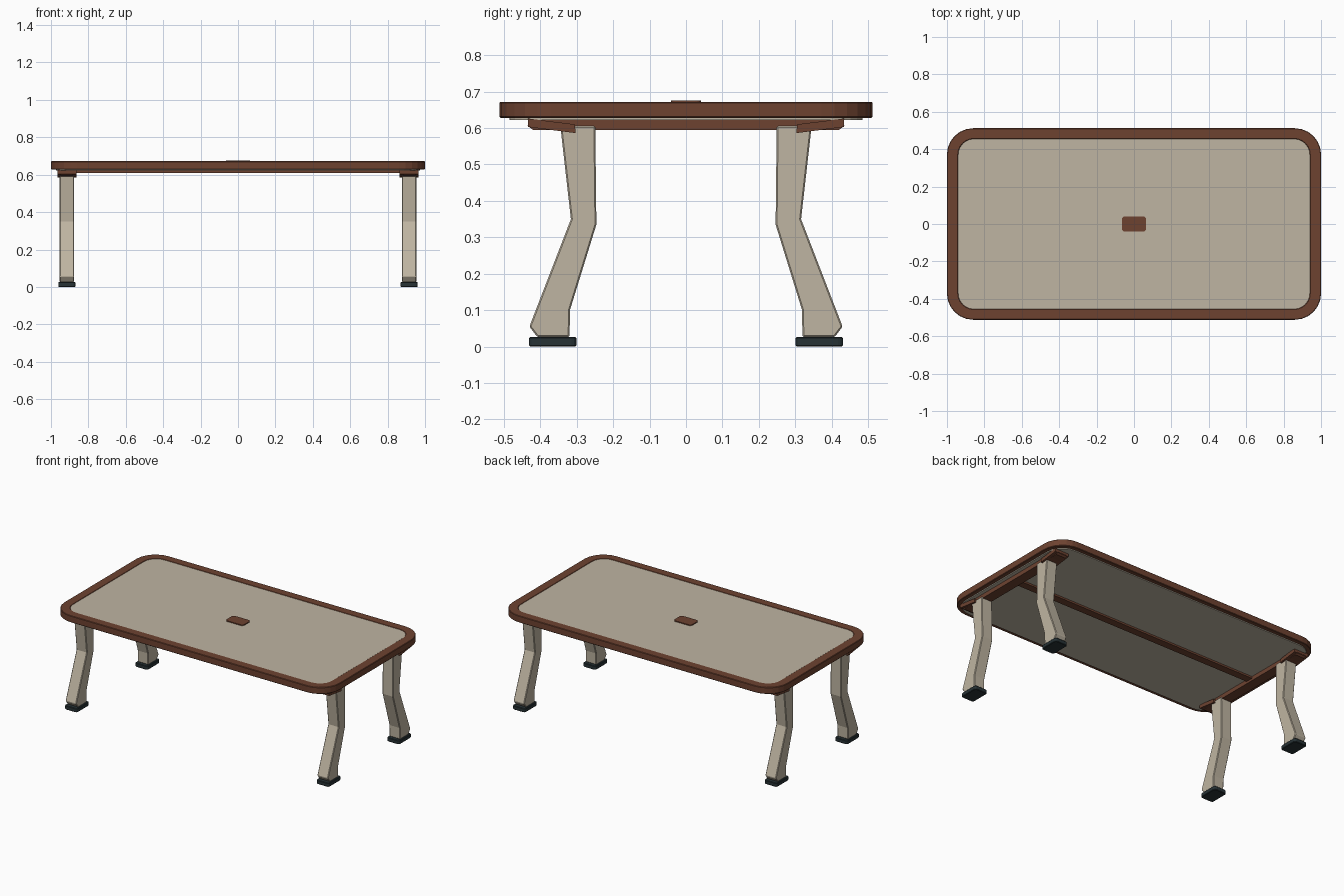
import bpy, bmesh, math
from mathutils import Vector

if "Cube" in bpy.data.objects:
    bpy.data.objects.remove(bpy.data.objects["Cube"])


def material(name, rgb):
    m = bpy.data.materials.new(name)
    m.diffuse_color = (*rgb, 1)
    m.use_nodes = True
    m.node_tree.nodes["Principled BSDF"].inputs["Base Color"].default_value = m.diffuse_color
    return m


BROWN = material("brown wood", (0.155, 0.055, 0.030))
BEIGE = material("warm beige", (0.52, 0.46, 0.36))
DARK = material("dark rubber", (0.020, 0.032, 0.036))


def finish(name, bm, mat, bevel=0.0):
    bmesh.ops.recalc_face_normals(bm, faces=bm.faces)
    me = bpy.data.meshes.new(name)
    bm.to_mesh(me)
    bm.free()
    me.materials.append(mat)
    ob = bpy.data.objects.new(name, me)
    bpy.context.collection.objects.link(ob)
    if bevel:
        b = ob.modifiers.new("edge bevel", 'BEVEL')
        b.width = bevel
        b.segments = 1
        b.limit_method = 'ANGLE'
        b.angle_limit = math.radians(35)
    return ob


def rounded_rect(hx, hy, r, seg=6, cx=0, cy=0):
    pts = []
    for k, (sx, sy) in enumerate([(1, 1), (-1, 1), (-1, -1), (1, -1)]):
        for i in range(seg + 1):
            a = math.pi / 2 * (k + i / seg)
            pts.append((cx + sx * (hx - r) + r * math.cos(a),
                        cy + sy * (hy - r) + r * math.sin(a)))
    return pts


def prism(name, points, offset, mat, bevel=0.0):
    """Extrude a closed 3D outline along an offset."""
    bm = bmesh.new()
    face = bm.faces.new([bm.verts.new(p) for p in points])
    ext = bmesh.ops.extrude_face_region(bm, geom=[face], use_keep_orig=True)
    verts = [v for v in ext["geom"] if isinstance(v, bmesh.types.BMVert)]
    bmesh.ops.translate(bm, verts=verts, vec=Vector(offset))
    return finish(name, bm, mat, bevel)


def slab(name, outline, z0, z1, mat, bevel=0.0):
    return prism(name, [(x, y, z0) for x, y in outline], (0, 0, z1 - z0), mat, bevel)


def side_profile(name, yz, x, half, mat, bevel=0.0):
    return prism(name, [(x - half, y, z) for y, z in yz], (2 * half, 0, 0), mat, bevel)


# Rim around the table top, a closed ring of four rounded loops
bm = bmesh.new()
outer, inner = (1.0, 0.512, 0.14), (0.94, 0.455, 0.085)
loops = []
for (hx, hy, r), z in [(outer, 0.628), (outer, 0.672), (inner, 0.672), (inner, 0.628)]:
    loops.append([bm.verts.new((x, y, z)) for x, y in rounded_rect(hx, hy, r)])
for a, b in zip(loops, loops[1:] + loops[:1]):
    for i in range(len(a)):
        j = (i + 1) % len(a)
        bm.faces.new((a[i], a[j], b[j], b[i]))
finish("top_rim", bm, BROWN, 0.003)

# Inlaid top panel, underside board and centre plate
slab("top_panel", rounded_rect(0.94, 0.455, 0.085), 0.632, 0.670, BEIGE)
slab("underside_board", rounded_rect(0.973, 0.485, 0.115), 0.622, 0.631, BEIGE)
slab("centre_plate", rounded_rect(0.064, 0.041, 0.016, 4), 0.668, 0.676, BROWN)

# Centre rail under the top
slab("centre_rail", rounded_rect(0.90, 0.025, 0.002, 1), 0.610, 0.623, BROWN)

LEG = [(0.345, 0.605), (0.316, 0.350), (0.430, 0.055), (0.408, 0.026),
       (0.320, 0.026), (0.318, 0.102), (0.246, 0.335), (0.249, 0.605)]
BRACKET = [(0.434, 0.603), (0.434, 0.626), (0.305, 0.610), (0.303, 0.586)]
RAIL = [(-0.42, 0.595), (0.42, 0.595), (0.435, 0.606), (0.40, 0.623),
        (-0.40, 0.623), (-0.435, 0.606)]

for sx, side in ((-1, "left"), (1, "right")):
    x = sx * 0.915
    # Cross rail joining the two legs at this end
    side_profile(f"cross_rail_{side}", RAIL, x, 0.033, BROWN)
    for sy, end in ((-1, "front"), (1, "back")):
        tag = f"{end}_{side}"
        # Bent leg, tilted mounting bracket and rubber foot
        side_profile(f"leg_{tag}", [(sy * y, z) for y, z in LEG], x, 0.039, BEIGE, 0.004)
        side_profile(f"bracket_{tag}", [(sy * y, z) for y, z in BRACKET], x, 0.051, BROWN)
        foot = rounded_rect(0.046, 0.065, 0.014, 3, x, sy * 0.366)
        slab(f"foot_{tag}", foot, 0.0, 0.026, DARK, 0.003)
